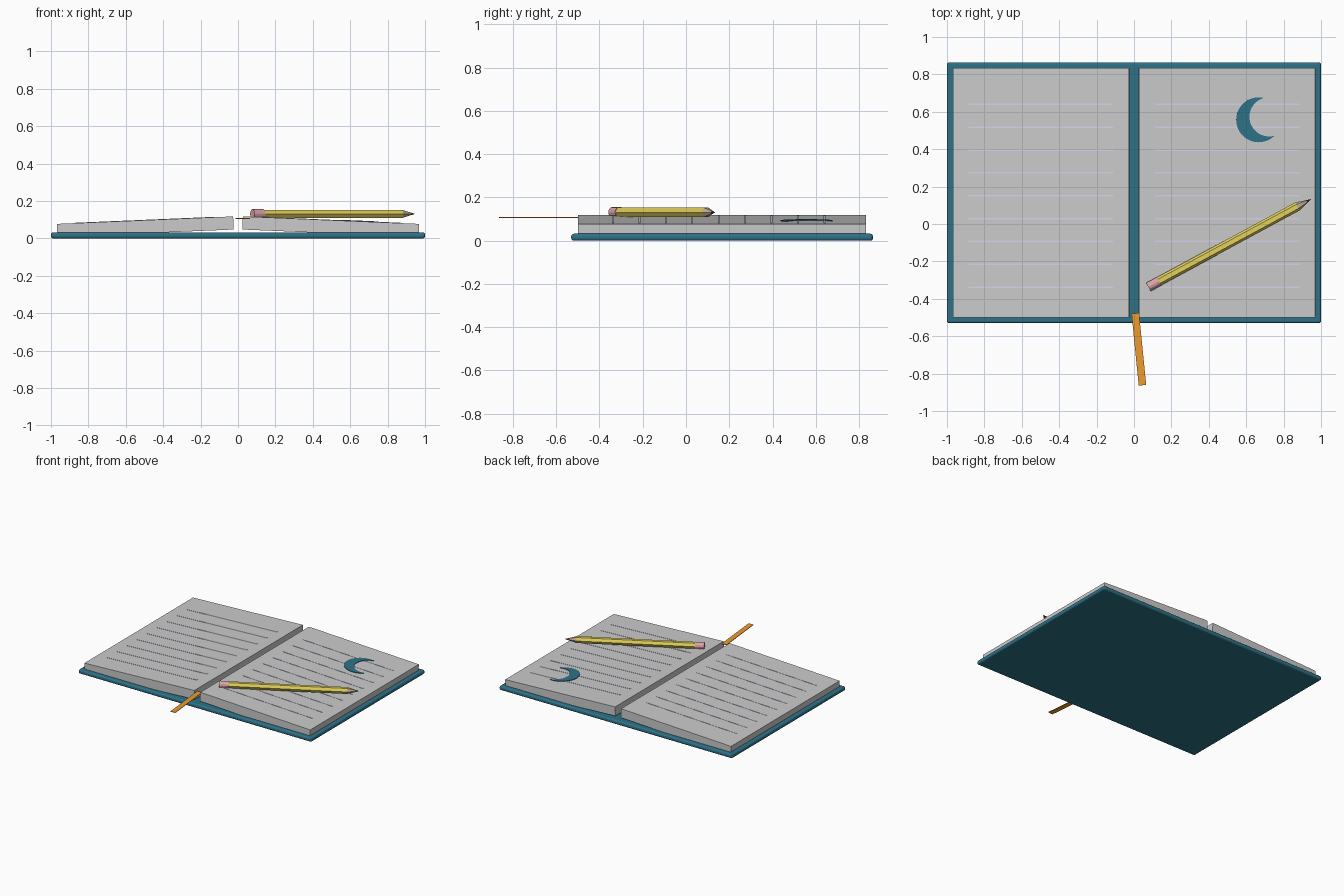
import bpy, bmesh
from math import pi, sin, cos, acos, atan2, radians
from mathutils import Matrix

if "Cube" in bpy.data.objects:
    bpy.data.objects.remove(bpy.data.objects["Cube"])


def material(name, rgb):
    m = bpy.data.materials.new(name)
    m.diffuse_color = (*rgb, 1)
    m.use_nodes = True
    m.node_tree.nodes["Principled BSDF"].inputs["Base Color"].default_value = m.diffuse_color
    return m


TEAL = material("teal", (0.027, 0.17, 0.25))
ORANGE = material("orange", (0.85, 0.33, 0.03))
YELLOW = material("yellow", (0.77, 0.64, 0.11))
PINK = material("pink", (0.73, 0.37, 0.39))
WOOD = material("wood", (0.55, 0.42, 0.28))
GRAPHITE = material("graphite", (0.05, 0.05, 0.06))
RULE = material("rule", (0.67, 0.67, 0.82))


def finish(name, bm, mat, matrix):
    bmesh.ops.recalc_face_normals(bm, faces=bm.faces)
    me = bpy.data.meshes.new(name)
    bm.to_mesh(me)
    bm.free()
    if mat:
        me.materials.append(mat)
    ob = bpy.data.objects.new(name, me)
    ob.matrix_world = matrix
    bpy.context.collection.objects.link(ob)
    return ob


def box(name, size, loc, mat=None, parent=Matrix()):
    bm = bmesh.new()
    bmesh.ops.create_cube(bm, size=1, matrix=Matrix.Diagonal((*size, 1)))
    return finish(name, bm, mat, parent @ Matrix.Translation(loc))


def rod(name, x0, x1, r0, r1, sides, mat, parent):
    """Straight or tapered prism along local x, with corners at the sides."""
    bm = bmesh.new()
    bmesh.ops.create_cone(bm, cap_ends=True, segments=sides, radius1=r0,
                          radius2=r1, depth=x1 - x0)
    spin = Matrix.Rotation(pi / 2, 4, 'Z')
    bm.transform(Matrix.Translation(((x0 + x1) / 2, 0, 0))
                 @ Matrix.Rotation(pi / 2, 4, 'Y') @ spin)
    # put a corner on the horizontal axis
    bm.verts.ensure_lookup_table()
    v = bm.verts[0].co
    bm.transform(Matrix.Rotation(-atan2(v.z, v.y), 4, 'X'))
    return finish(name, bm, mat, parent)


YC = 0.167

# Cover with rounded edges
cover = box("cover", (2.0, 1.395, 0.032), (0, YC, 0.016), TEAL)
bev = cover.modifiers.new("round", 'BEVEL')
bev.width = 0.012
bev.segments = 3

# Page blocks tilted up towards the spine, each with nine ruled lines
T = 0.07
frames = {}
for side, s in (("left", -1), ("right", 1)):
    frame = (Matrix.Translation((s * 0.496, YC, 0.0625))
             @ Matrix.Rotation(s * 0.0424, 4, 'Y'))
    frames[side] = frame
    box(side + "_pages", (0.944, 1.332, T), (0, 0, 0), None, frame)
    for i in range(9):
        box(f"{side}_line_{i + 1}", (0.773, 0.008, 0.003),
            (0, 0.64 - i * 0.1222 - YC, T / 2 + 0.0005), RULE, frame)

# Crescent moon lying on the right page
R, r, d, N = 0.12, 0.105, 0.058, 32
along = (d * d + R * R - r * r) / (2 * d)
a, b = acos(along / R), acos((along - d) / r)
bm = bmesh.new()
rows = []
for i in range(N + 1):
    t = i / N
    p, q = a + t * 2 * (pi - a), b + t * 2 * (pi - b)
    rows.append((bm.verts.new((R * cos(p), R * sin(p), 0)),
                 bm.verts.new((d + r * cos(q), r * sin(q), 0))))
for (o0, i0), (o1, i1) in zip(rows, rows[1:]):
    bm.faces.new((o0, o1, i1, i0))
bmesh.ops.remove_doubles(bm, verts=bm.verts, dist=1e-5)
ext = bmesh.ops.extrude_face_region(bm, geom=bm.faces[:])
bmesh.ops.translate(bm, vec=(0, 0, 0.004),
                    verts=[g for g in ext["geom"] if isinstance(g, bmesh.types.BMVert)])
finish("moon", bm, TEAL, frames["right"]
       @ Matrix.Translation((0.169, 0.557 - YC, T / 2))
       @ Matrix.Rotation(radians(16), 4, 'Z'))

# Ribbon bookmark hanging out at the spine
box("ribbon", (0.04, 0.386, 0.004), (0, 0, 0), ORANGE,
    Matrix.Translation((0.026, -0.67, 0.107)) @ Matrix.Rotation(radians(5.7), 4, 'Z'))

# Six-sided pencil resting on the right page
pencil = (Matrix.Translation((0.077, -0.337, 0.131))
          @ Matrix.Rotation(radians(28.4), 4, 'Z'))
rod("pencil_eraser", 0, 0.065, 0.0255, 0.0255, 12, PINK, pencil)
rod("pencil_body", 0.065, 0.905, 0.0245, 0.0245, 6, YELLOW, pencil)
rod("pencil_wood", 0.905, 0.963, 0.0245, 0.0075, 6, WOOD, pencil)
rod("pencil_tip", 0.963, 0.988, 0.0075, 0.0004, 6, GRAPHITE, pencil)
